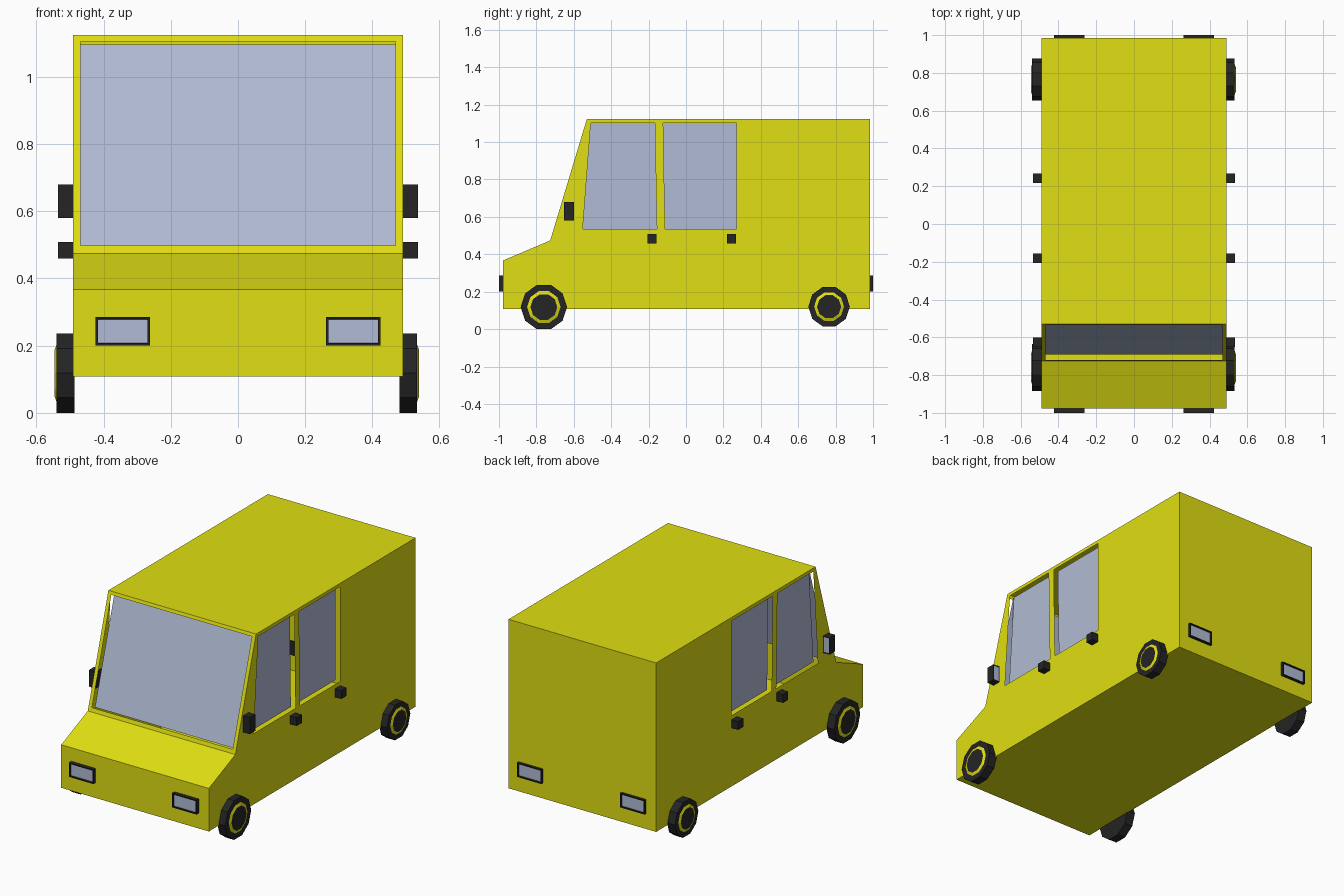
import bpy, bmesh, math
from mathutils import Vector

if "Cube" in bpy.data.objects:
    bpy.data.objects.remove(bpy.data.objects["Cube"], do_unlink=True)


def material(name, rgb):
    m = bpy.data.materials.new(name)
    m.use_nodes = True
    m.diffuse_color = (*rgb, 1)
    m.node_tree.nodes["Principled BSDF"].inputs["Base Color"].default_value = (*rgb, 1)
    return m


YELLOW = material("yellow_paint", (0.75, 0.74, 0.006))
BLACK = material("black_rubber", (0.018, 0.018, 0.018))
GLASS = material("pale_blue_glass", (0.44, 0.50, 0.66))


def finish(name, bm, mats, recalc=True):
    if recalc:
        bmesh.ops.recalc_face_normals(bm, faces=bm.faces[:])
    mesh = bpy.data.meshes.new(name)
    bm.to_mesh(mesh)
    bm.free()
    for m in mats:
        mesh.materials.append(m)
    obj = bpy.data.objects.new(name, mesh)
    bpy.context.collection.objects.link(obj)
    return obj


def edge_loop(bm, verts):
    """Edges joining the verts in a closed ring, reusing existing ones."""
    ring = zip(verts, verts[1:] + verts[:1])
    return [bm.edges.get(pair) or bm.edges.new(pair) for pair in ring]


def fill_panel(bm, outer, holes, normal):
    """Flat panel bounded by outer verts, with open window holes."""
    edges = edge_loop(bm, outer)
    for hole in holes:
        edges += edge_loop(bm, [bm.verts.new(p) for p in hole])
    bmesh.ops.triangle_fill(bm, edges=edges, use_beauty=True, normal=normal)


def glass_pane(name, outline, outward):
    """Single pane set back behind its opening."""
    bm = bmesh.new()
    face = bm.faces.new([bm.verts.new(Vector(p) - outward * 0.03) for p in outline])
    face.normal_update()
    if face.normal.dot(outward) < 0:
        face.normal_flip()
    finish(name, bm, [GLASS], recalc=False)


def box(name, lo, hi, panel=None, border=0.01, depth=0.008):
    """Black box; the face looking along panel gets a sunken glass insert."""
    bm = bmesh.new()
    bmesh.ops.create_cube(bm, size=1)
    for v in bm.verts:
        v.co = [a + (b - a) * (c + 0.5) for a, b, c in zip(lo, hi, v.co)]
    bm.normal_update()
    if panel:
        face = max(bm.faces, key=lambda f: f.normal.dot(Vector(panel)))
        bmesh.ops.inset_region(bm, faces=[face], thickness=border)
        bmesh.ops.inset_region(bm, faces=[face], thickness=0.0005, depth=-depth)
        face.material_index = 1
    finish(name, bm, [BLACK, GLASS], recalc=False)


# Body shell: side profile as (y, z), from lower front round to lower back
HALF = 0.491
profile = [(-0.978, 0.108), (-0.978, 0.367), (-0.726, 0.474),
           (-0.53, 1.124), (0.985, 1.124), (0.985, 0.108)]
WINDSHIELD = 2  # profile segment that holds the front glass

# Window openings
side_windows = {
    "front": [(-0.552, 0.535), (-0.509, 1.103), (-0.167, 1.103), (-0.156, 0.535)],
    "rear": [(-0.112, 0.535), (-0.122, 1.103), (0.27, 1.103), (0.27, 0.535)],
}
base, top = Vector(profile[2]), Vector(profile[3])
slope = (top - base).normalized()
screen_normal = Vector((0, -slope.y, slope.x))
low, high = base.lerp(top, 0.036), base.lerp(top, 0.971)
screen = [(-0.468, *low), (0.468, *low), (0.468, *high), (-0.468, *high)]

bm = bmesh.new()
rings = {s: [bm.verts.new((s * HALF, y, z)) for y, z in profile] for s in (-1, 1)}
for i in range(len(profile)):
    j = (i + 1) % len(profile)
    quad = [rings[-1][i], rings[1][i], rings[1][j], rings[-1][j]]
    if i == WINDSHIELD:
        fill_panel(bm, quad, [screen], screen_normal)
    else:
        bm.faces.new(quad)
for s in (-1, 1):
    holes = [[(s * HALF, y, z) for y, z in w] for w in side_windows.values()]
    fill_panel(bm, rings[s], holes, Vector((s, 0, 0)))
finish("body_shell", bm, [YELLOW])

# Glass
glass_pane("windshield", screen, screen_normal)
for s, side in ((-1, "right"), (1, "left")):
    for where, outline in side_windows.items():
        glass_pane(f"{side}_{where}_window", [(s * HALF, y, z) for y, z in outline],
                   Vector((s, 0, 0)))


def wheel(name, side, y, z, radius):
    """Ten-sided tyre with a raised yellow rim and a dark hub cap."""
    sides = 10
    outer = 0.54 if side < 0 else 0.533
    stations = [(outer - 0.053, radius), (outer, radius),
                (outer, radius * 0.72), (outer + 0.006, radius * 0.58)]
    bm = bmesh.new()
    loops = []
    for x, r in stations:
        angles = [math.tau * k / sides for k in range(sides)]
        loops.append([bm.verts.new((side * x, y + r * math.cos(a), z + r * math.sin(a)))
                      for a in angles])
    bm.faces.new(loops[0])
    bm.faces.new(loops[-1])
    for n, (a, b) in enumerate(zip(loops, loops[1:])):
        for k in range(sides):
            m = (k + 1) % sides
            face = bm.faces.new([a[k], a[m], b[m], b[k]])
            face.material_index = 1 if n == 2 else 0
    finish(name, bm, [BLACK, YELLOW])


# Wheels, mirrors, door handles and lamps on both sides
for s, side in ((-1, "right"), (1, "left")):
    wheel(f"{side}_front_wheel", s, -0.76, 0.118, 0.124)
    wheel(f"{side}_rear_wheel", s, 0.765, 0.12, 0.111)

    def span(a, b):
        return sorted((s * a, s * b))

    x0, x1 = span(HALF - 0.002, 0.535)
    box(f"{side}_mirror", (x0, -0.652, 0.58), (x1, -0.6, 0.68), (0, 1, 0), 0.005, 0.003)
    for where, y in (("front", -0.182), ("rear", 0.243)):
        box(f"{side}_{where}_door_handle", (x0, y - 0.025, 0.459), (x1, y + 0.025, 0.509))
    x0, x1 = span(0.262, 0.424)
    box(f"{side}_headlight", (x0, -1, 0.2), (x1, -0.975, 0.286), (0, -1, 0))
    box(f"{side}_tail_light", (x0, 0.98, 0.2), (x1, 1, 0.286), (0, 1, 0))
